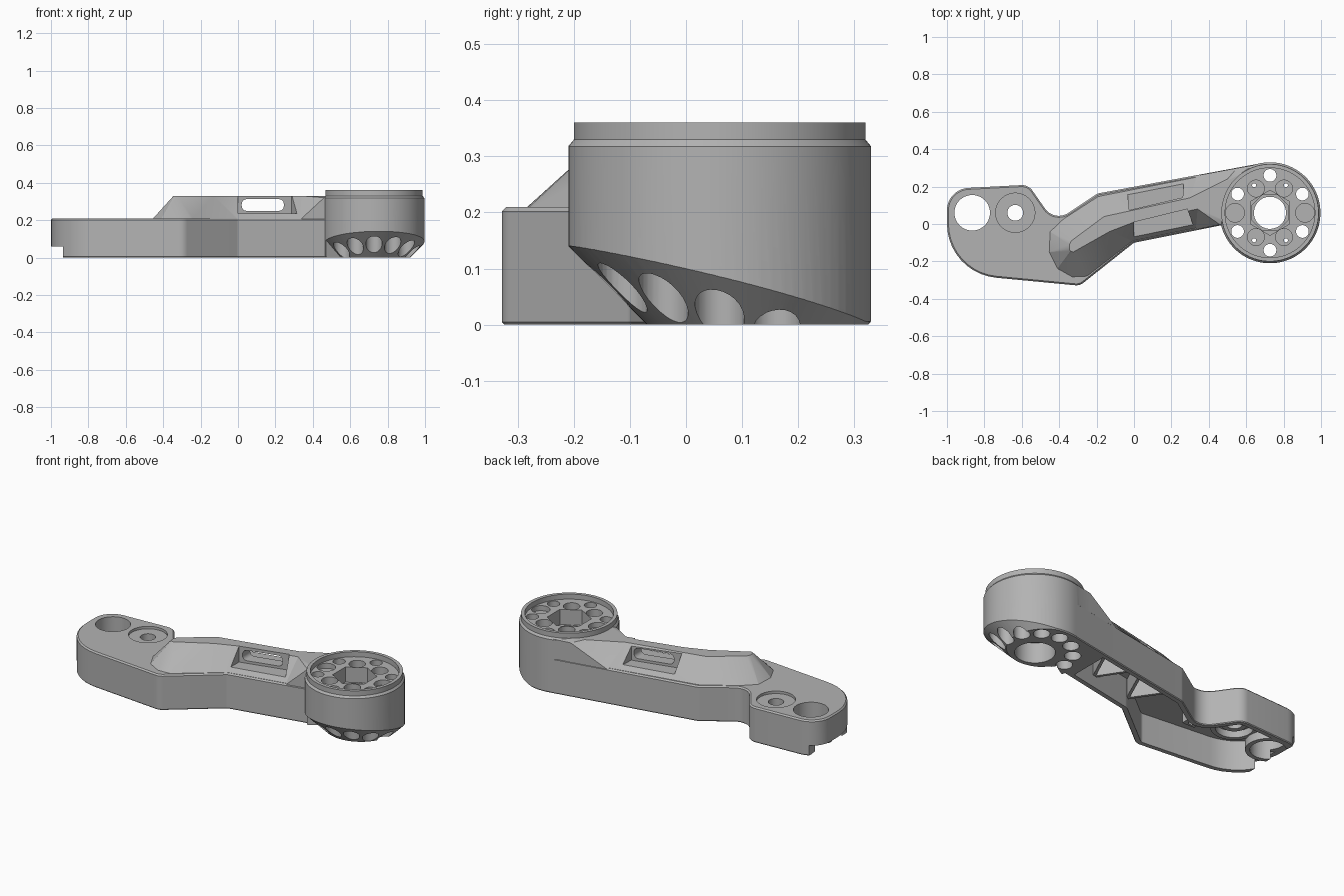
import bpy, bmesh, math
from mathutils import Vector

old = bpy.data.objects.get("Cube")
if old:
    bpy.data.objects.remove(old, do_unlink=True)

grey = bpy.data.materials.new("plain grey")
grey.use_nodes = True
colour = (0.45, 0.45, 0.45, 1)
grey.diffuse_color = colour
grey.node_tree.nodes["Principled BSDF"].inputs["Base Color"].default_value = colour


def loft(name, rings):
    """Closed solid through rings of equal point count."""
    bm = bmesh.new()
    loops = [[bm.verts.new(p) for p in ring] for ring in rings]
    n = len(loops[0])
    for a, b in zip(loops, loops[1:]):
        for i in range(n):
            j = (i + 1) % n
            bm.faces.new((a[i], a[j], b[j], b[i]))
    bm.faces.new(loops[0])
    bm.faces.new(loops[-1])
    bmesh.ops.triangulate(bm, faces=[f for f in bm.faces if len(f.verts) == 4])
    bmesh.ops.recalc_face_normals(bm, faces=bm.faces)
    mesh = bpy.data.meshes.new(name)
    bm.to_mesh(mesh)
    bm.free()
    mesh.materials.append(grey)
    obj = bpy.data.objects.new(name, mesh)
    bpy.context.collection.objects.link(obj)
    return obj


def turned(name, centre, profile, sides=32):
    """Round solid from (radius, height) pairs."""
    cx, cy = centre
    turns = [math.tau * (i + 0.5) / sides for i in range(sides)]
    return loft(name, [[(cx + r * math.cos(t), cy + r * math.sin(t), z)
                        for t in turns] for r, z in profile])


def prism(name, points, low, high):
    return loft(name, [[(x, y, z) for x, y in points] for z in (low, high)])


def combine(target, tool, operation="DIFFERENCE"):
    mod = target.modifiers.new("combine", "BOOLEAN")
    mod.operation, mod.object, mod.solver = operation, tool, "EXACT"
    bpy.context.view_layer.objects.active = target
    bpy.ops.object.modifier_apply(modifier=mod.name)
    bpy.data.objects.remove(tool, do_unlink=True)


def rounded(corners, steps=10):
    """Polygon with each (x, y, radius) corner replaced by an arc."""
    out = []
    for i, (x, y, r) in enumerate(corners):
        p = Vector((x, y))
        if r == 0:
            out.append(p)
            continue
        a = (Vector(corners[i - 1][:2]) - p).normalized()
        b = (Vector(corners[(i + 1) % len(corners)][:2]) - p).normalized()
        half = a.angle(b) / 2
        centre = p + (a + b).normalized() * r / math.sin(half)
        start = (p + a * r / math.tan(half) - centre).normalized()
        end = (p + b * r / math.tan(half) - centre).normalized()
        out += [centre + start.slerp(end, k / steps).normalized() * r for k in range(steps + 1)]
    return out


def inset(points, d):
    """Move a counter-clockwise polygon inward by d."""
    out = []
    for i, p in enumerate(points):
        e = (p - points[i - 1]).normalized()
        f = (points[(i + 1) % len(points)] - p).normalized()
        m, n = Vector((-e.y, e.x)), Vector((-f.y, f.x))
        out.append(p + (m + n) * d / (1 + m.dot(n)))
    return out


def around(angle, r):
    t = math.radians(angle)
    return DRUM[0] + r * math.cos(t), DRUM[1] + r * math.sin(t)


DRUM, BEARING, EYE = (0.727, 0.06), (-0.635, 0.06), (-0.865, 0.06)
plan = [(-0.195, 0.163, 0.05), (-0.425, 0.01, 0.09), (-0.565, 0.21, 0.07),
        (-1, 0.187, 0.12), (-1, -0.262, 0.29), (-0.29, -0.33, 0.06), (0, -0.1, 0.03)]

# Main body: level outline with a small edge chamfer
outline = rounded(plan + [(0.46, -0.008, 0), (0.6, 0.02, 0), (0.68, 0.325, 0)])
body = loft("arm_link", [[(p.x, p.y, z) for p in inset(outline, d)]
                         for d, z in ((0.004, 0), (0, 0.005), (0, 0.202), (0.008, 0.21))])

# Raised spine: shoulder point, shoulder height, matching ridge point
spine = [(0.6, 0.03, 0.322, 0.6, 0.05), (0.46, -0.004, 0.32, 0.47, 0.02),
         (0.33, -0.03, 0.2, 0.34, 0.08), (0, -0.097, 0.2, 0, 0.01),
         (-0.25, -0.29, 0.2, -0.13, -0.04), (-0.33, -0.285, 0.208, -0.325, -0.15),
         (-0.41, -0.24, 0.208, -0.34, -0.145), (-0.455, -0.15, 0.208, -0.345, -0.135),
         (-0.45, -0.04, 0.208, -0.345, -0.11), (-0.38, 0.03, 0.205, -0.335, -0.09),
         (-0.195, 0.155, 0.2, -0.16, 0.04), (0.33, 0.258, 0.2, 0.3, 0.14),
         (0.55, 0.299, 0.32, 0.5, 0.24), (0.66, 0.318, 0.322, 0.66, 0.3)]
combine(body, loft("spine", [[(s[0], s[1], 0.19) for s in spine],
                             [s[:3] for s in spine],
                             [(s[3], s[4], 0.33) for s in spine]]), "UNION")

# Drum
combine(body, turned("drum", DRUM, [(0.265, 0), (0.27, 0.006), (0.27, 0.318),
                                    (0.26, 0.33), (0.26, 0.36)], 80), "UNION")

# Hollow underside
cavity = inset(rounded(plan + [(0.45, -0.01, 0), (0.45, 0.284, 0)]), 0.03)
combine(body, prism("cavity", cavity, -0.1, 0.175))

# Zigzag ribs, bosses and small bracket inside the hollow
nodes = [Vector(p) for p in ((0.38, 0.25), (0.25, -0.03), (0.1, 0.2), (-0.03, -0.088), (-0.19, 0.145))]
for a, b in zip(nodes, nodes[1:]):
    d = (b - a).normalized()
    side = Vector((-d.y, d.x)) * 0.008
    combine(body, prism("rib", [a + side, b + side, b - side, a - side], 0.07, 0.19), "UNION")
combine(body, turned("eye_tube", EYE, [(0.12, 0.003), (0.12, 0.19)], 48), "UNION")
combine(body, turned("bearing_boss", BEARING, [(0.125, 0.05), (0.125, 0.19)], 48), "UNION")
combine(body, prism("bracket", [(-0.46, -0.06), (-0.38, -0.06), (-0.38, 0.03), (-0.46, 0.03)],
                    0.04, 0.19), "UNION")
combine(body, turned("bracket_hole", (-0.42, -0.03), [(0.018, -0.1), (0.018, 0.12)], 16))

# Eye, end notch and bearing seat
combine(body, turned("eye_hole", EYE, [(0.095, -0.1), (0.095, 0.4)], 48))
combine(body, prism("notch", [(-1.1, -0.4), (-0.935, -0.4), (-0.935, 0.4), (-1.1, 0.4)], -0.1, 0.06))
combine(body, turned("top_seat", BEARING, [(0.105, 0.195), (0.105, 0.4)], 48))
combine(body, turned("under_seat", BEARING, [(0.1, -0.1), (0.1, 0.09)], 48))
combine(body, turned("bearing_ring", BEARING, [(0.07, 0.07), (0.07, 0.15)], 40), "UNION")
combine(body, turned("bearing_hole", BEARING, [(0.042, -0.1), (0.042, 0.4)], 32))

# Recesses either side of the ridge and the slot between them
combine(body, prism("front_recess", [(0, 0.01), (0, -0.2), (0.35, -0.1), (0.285, 0.08)], 0.235, 0.45))
combine(body, prism("back_recess", [(-0.025, 0.075), (0.26, 0.142), (0.275, 0.35), (-0.055, 0.35)],
                    0.235, 0.45))
slot = rounded([(0.02, 0.25, 0.025), (0.245, 0.25, 0.025), (0.245, 0.312, 0.025), (0.02, 0.312, 0.025)], 6)
combine(body, loft("slot", [[(p.x, y, p.y) for p in slot] for y in (-0.3, 0.5)]))

# Off-centre conical relief under the drum
wedge = []
for k in range(49):
    t = math.radians(212 + 238 * k / 48)
    wedge.append([(0.72 + r * math.cos(t), 0.13 + r * math.sin(t), z)
                  for r, z in ((0.15, -0.05), (0.6, -0.05), (0.6, 0.4))])
combine(body, loft("relief", wedge))

# Drum face recess and stepped centre
combine(body, turned("face", DRUM, [(0.24, 0.33), (0.24, 0.5)], 64))
combine(body, turned("hub", DRUM, [(0.12, 0.24), (0.12, 0.5)], 6))
combine(body, turned("octagon", DRUM, [(0.104, 0.16), (0.104, 0.5)], 8))
combine(body, turned("hub_hole", DRUM, [(0.086, -0.1), (0.086, 0.5)], 32))
combine(body, turned("hub_under", DRUM, [(0.107, -0.1), (0.107, 0.12)], 40))

# Pockets below, through holes and lobes above
for k in range(12):
    spot = around(30 * k, 0.2)
    combine(body, turned("pocket", spot, [(0.044, -0.1), (0.044, 0.16)], 24))
    if k % 2:
        combine(body, turned("hole", spot, [(0.034, -0.1), (0.034, 0.5)], 24))
    elif k % 6 == 0:
        combine(body, turned("blind_seat", around(30 * k, 0.187), [(0.05, 0.3), (0.05, 0.5)], 28))
    else:
        combine(body, turned("lobe", around(30 * k, 0.15), [(0.045, 0.2), (0.045, 0.5)], 24))
        combine(body, turned("screw_hole", around(30 * k, 0.17), [(0.011, -0.1), (0.011, 0.5)], 12))

# Smooth round walls, keep edges sharp
bpy.ops.object.select_all(action="DESELECT")
body.select_set(True)
bpy.context.view_layer.objects.active = body
bpy.ops.object.shade_smooth_by_angle(angle=math.radians(25))
